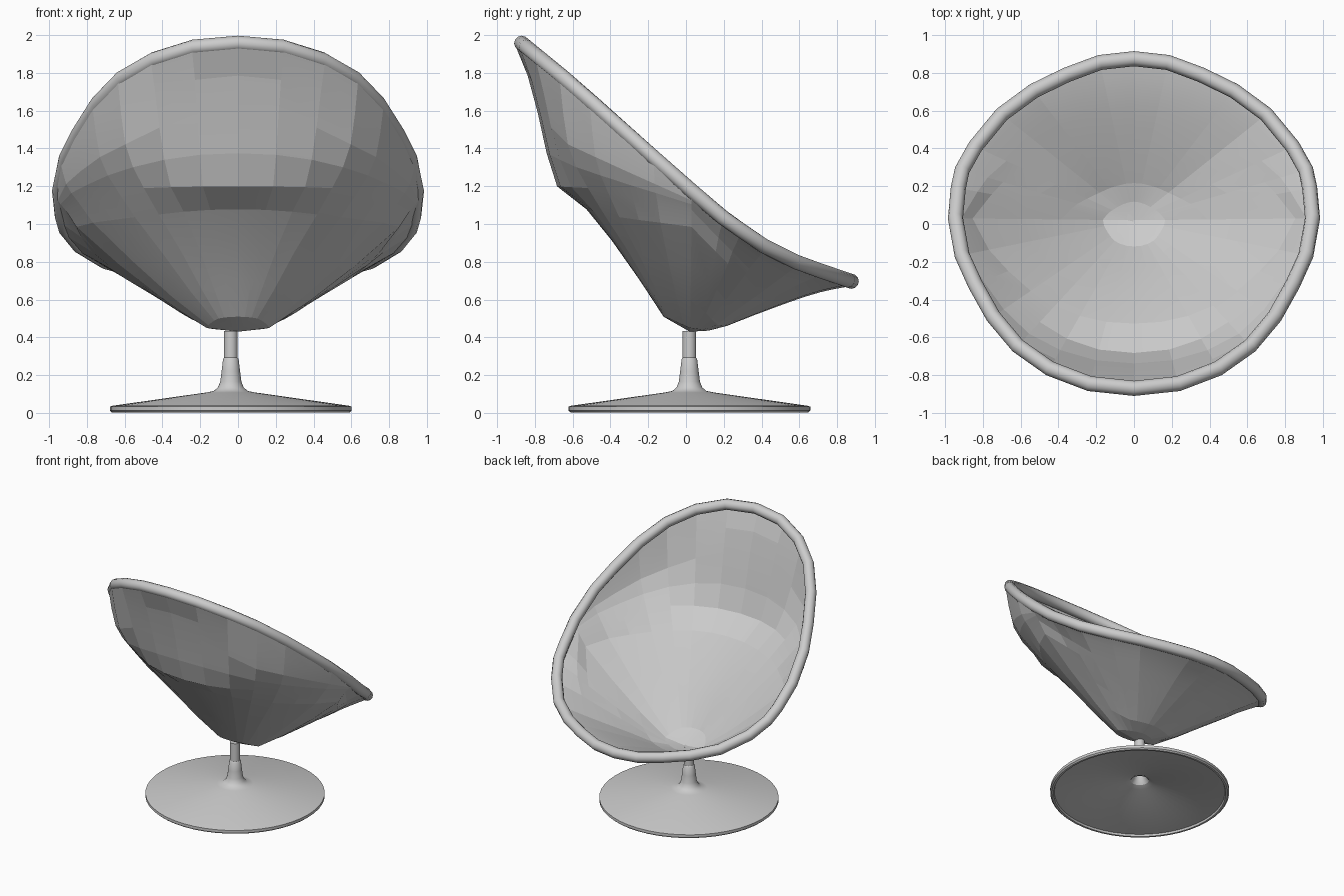
import bpy, bmesh, math
from mathutils import Vector

cube = bpy.data.objects.get("Cube")
if cube:
    bpy.data.objects.remove(cube, do_unlink=True)

grey = bpy.data.materials.new("light_grey")
grey.use_nodes = True
grey.diffuse_color = (0.6, 0.6, 0.6, 1)
grey.node_tree.nodes["Principled BSDF"].inputs["Base Color"].default_value = (0.6, 0.6, 0.6, 1)


def add_object(name, bm, smooth_angle):
    bmesh.ops.recalc_face_normals(bm, faces=bm.faces)
    mesh = bpy.data.meshes.new(name)
    bm.to_mesh(mesh)
    bm.free()
    mesh.materials.append(grey)
    obj = bpy.data.objects.new(name, mesh)
    bpy.context.collection.objects.link(obj)
    bpy.ops.object.select_all(action='DESELECT')
    obj.select_set(True)
    bpy.context.view_layer.objects.active = obj
    bpy.ops.object.shade_smooth_by_angle(angle=math.radians(smooth_angle))


def bridge(bm, a, b):
    for i in range(len(a)):
        j = (i + 1) % len(a)
        bm.faces.new((a[i], a[j], b[j], b[i]))


def lathe(name, profile, centre, sides):
    bm = bmesh.new()
    rings = []
    for r, z in profile:
        rings.append([bm.verts.new((centre[0] + r * math.cos(math.tau * i / sides),
                                    centre[1] + r * math.sin(math.tau * i / sides), z))
                      for i in range(sides)])
    for a, b in zip(rings, rings[1:]):
        bridge(bm, a, b)
    bm.faces.new(rings[0])
    bm.faces.new(rings[-1])
    add_object(name, bm, 30)


def interpolate(table, t):
    for (a, u), (b, v) in zip(table, table[1:]):
        if t <= b:
            break
    return u + (v - u) * (t - a) / (b - a)


# Rim path: half the plan outline, mirrored, with height following the side slope
half = [(0, .875), (.18, .855), (.355, .79), (.53, .705), (.70, .58), (.84, .41),
        (.91, .285), (.93, .19), (.945, .03), (.91, -.165), (.84, -.32),
        (.745, -.49), (.615, -.645), (.445, -.765), (.235, -.845), (0, -.87)]
slope = [(-.88, 1.965), (-.6, 1.735), (0, 1.2), (.2, 1.03), (.4, .89), (.6, .79), (.88, .695)]
plan = half + [(-x, y) for x, y in half[-2:0:-1]]
rim = [Vector((x, y, interpolate(slope, y))) for x, y in plan]

# Bowl: (reach, height) profiles from the low front round to the high back,
# blended by rim height and ending on the outer underside of the rim
front = [(.11, .005), (.22, .03), (.38, .085), (.55, .14), (.68, .18),
         (.78, .205), (.86, .22), (.93, .23), (1, .24)]
front_corner = [(.12, .01), (.25, .035), (.42, .11), (.62, .19), (.73, .235),
                (.81, .27), (.88, .3), (.94, .325), (1, .345)]
side = [(.17, .02), (.4, .17), (.65, .36), (.88, .56), (.94, .65),
        (.965, .68), (.98, .7), (.99, .715), (1, .73)]
back_corner = [(.16, .07), (.3, .22), (.47, .42), (.66, .62), (.785, .76),
               (.875, .87), (.94, .99), (.975, 1.15), (1, 1.32)]
back = [(.15, .08), (.29, .28), (.45, .49), (.59, .65), (.762, .77),
        (.82, .95), (.87, 1.17), (.93, 1.37), (1, 1.52)]
profiles = (front, front_corner, side, back_corner, back)
bottom = Vector((0, .02, .43))
bm = bmesh.new()
rings = [[] for step in side]
for p in rim:
    d = p - bottom
    d += Vector((d.x, d.y, 0)).normalized() * .03 - Vector((0, 0, .02))
    for k, ring in enumerate(rings):
        steps = [(prof[-1][1], Vector(prof[k])) for prof in profiles]
        reach, height = interpolate(steps, d.z)
        ring.append(bm.verts.new(bottom + Vector((d.x * reach, d.y * reach, height))))
for a, b in zip(rings, rings[1:]):
    bridge(bm, a, b)
tip = bm.verts.new(bottom)
for i in range(len(rim)):
    bm.faces.new((tip, rings[0][i], rings[0][(i + 1) % len(rim)]))
add_object("seat_shell", bm, 5)

# Round tube along the shell edge
bm = bmesh.new()
tubes = []
for i, p in enumerate(rim):
    tangent = (rim[(i + 1) % len(rim)] - rim[i - 1]).normalized()
    out = tangent.cross(Vector((0, 0, 1))).normalized()
    up = out.cross(tangent)
    tubes.append([bm.verts.new(p + .04 * (out * math.cos(math.tau * k / 12) + up * math.sin(math.tau * k / 12)))
                  for k in range(12)])
for a, b in zip(tubes, tubes[1:] + tubes[:1]):
    bridge(bm, a, b)
add_object("rim_tube", bm, 40)

# Pedestal: hollow disc flaring into a neck, with a slim post above
centre = (-.038, .018)
lathe("pedestal_base", [(.03, .2), (.045, .14), (.065, .11), (.1, .095), (.61, .018), (.615, .003),
                        (.63, .003), (.64, .012), (.64, .033), (.625, .038), (.13, .108), (.09, .116),
                        (.068, .135), (.056, .165), (.049, .22), (.041, .285), (.036, .292)], centre, 48)
lathe("post", [(.036, .28), (.036, .434)], centre, 24)
